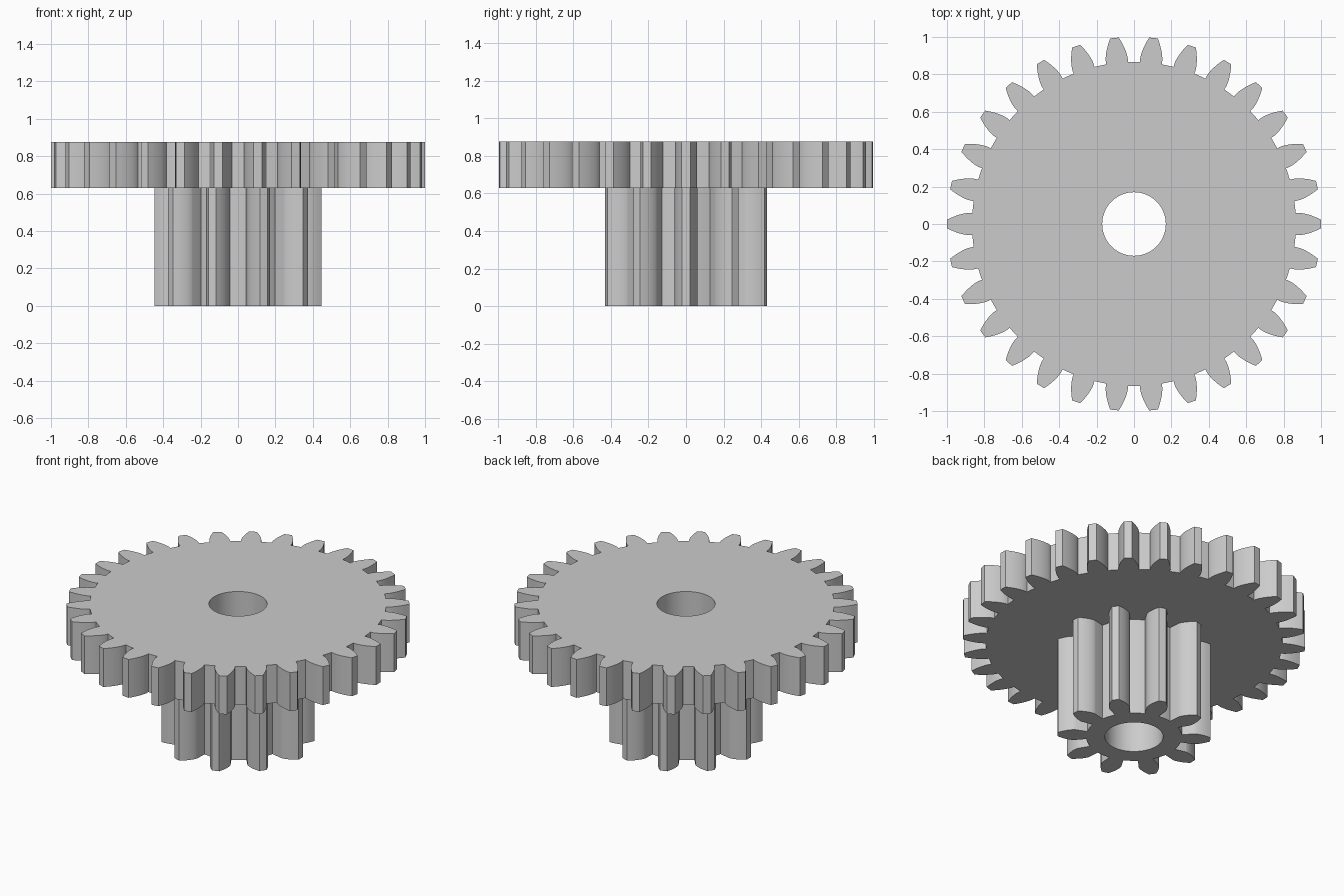
import bpy
import bmesh
from math import acos, cos, pi, radians, sin, tan

cube = bpy.data.objects.get("Cube")
if cube:
    bpy.data.objects.remove(cube, do_unlink=True)

BORE_RADIUS = 0.17
BORE_SIDES = 64
PRESSURE = radians(20)

grey = bpy.data.materials.new("plain grey")
grey.use_nodes = True
colour = (0.6, 0.6, 0.6, 1.0)
grey.diffuse_color = colour
grey.node_tree.nodes["Principled BSDF"].inputs["Base Color"].default_value = colour


def polar(radius, angle):
    return (radius * cos(angle), radius * sin(angle))


def half_tooth(teeth, tip, root, root_half, steps=8):
    """One flank, root to tip, as (radius, angle from the tooth centre)."""
    pitch = tip * teeth / (teeth + 2)
    base = pitch * cos(PRESSURE)
    middle = pi / (2 * teeth) + tan(PRESSURE) - PRESSURE
    flank = [(root, root_half)]
    for i in range(steps + 1):
        r = base + (tip - base) * (i / steps) ** 1.5
        a = acos(min(1, base / r))
        flank.append((r, middle - (tan(a) - a)))
    return flank


def gear_outline(teeth, tip, root, root_half):
    flank = half_tooth(teeth, tip, root, root_half)
    tooth = [(r, -a) for r, a in flank] + [(tip, 0)]
    tooth += [(r, a) for r, a in reversed(flank)] + [(root, pi / teeth)]
    return [polar(r, a + 2 * pi * k / teeth) for k in range(teeth) for r, a in tooth]


def add_loop(bm, points, z):
    verts = [bm.verts.new((x, y, z)) for x, y in points]
    return [bm.edges.new((v, verts[(i + 1) % len(verts)])) for i, v in enumerate(verts)]


def make_gear(name, outline, bottom, top):
    """Extrude a toothed outline with a round bore."""
    bore = [polar(BORE_RADIUS, 2 * pi * i / BORE_SIDES) for i in range(BORE_SIDES)]
    bm = bmesh.new()
    edges = add_loop(bm, outline, bottom) + add_loop(bm, bore, bottom)
    bmesh.ops.triangle_fill(bm, use_beauty=True, edges=edges, normal=(0, 0, 1))
    raised = bmesh.ops.extrude_face_region(bm, geom=bm.faces[:], use_keep_orig=True)
    moved = [g for g in raised["geom"] if isinstance(g, bmesh.types.BMVert)]
    bmesh.ops.translate(bm, verts=moved, vec=(0, 0, top - bottom))
    bmesh.ops.recalc_face_normals(bm, faces=bm.faces[:])
    mesh = bpy.data.meshes.new(name)
    bm.to_mesh(mesh)
    bm.free()
    mesh.materials.append(grey)
    gear = bpy.data.objects.new(name, mesh)
    bpy.context.collection.objects.link(gear)
    bpy.ops.object.select_all(action="DESELECT")
    gear.select_set(True)
    bpy.context.view_layer.objects.active = gear
    bpy.ops.object.shade_smooth_by_angle(angle=radians(30))
    return gear


# Wide upper wheel
make_gear("large_gear", gear_outline(30, 1.0, 0.866, radians(3.85)), 0.63, 0.877)

# Tall pinion below, its teeth slightly undercut at the root
make_gear("small_gear", gear_outline(10, 0.447, 0.28, radians(9)), 0.0, 0.63)
